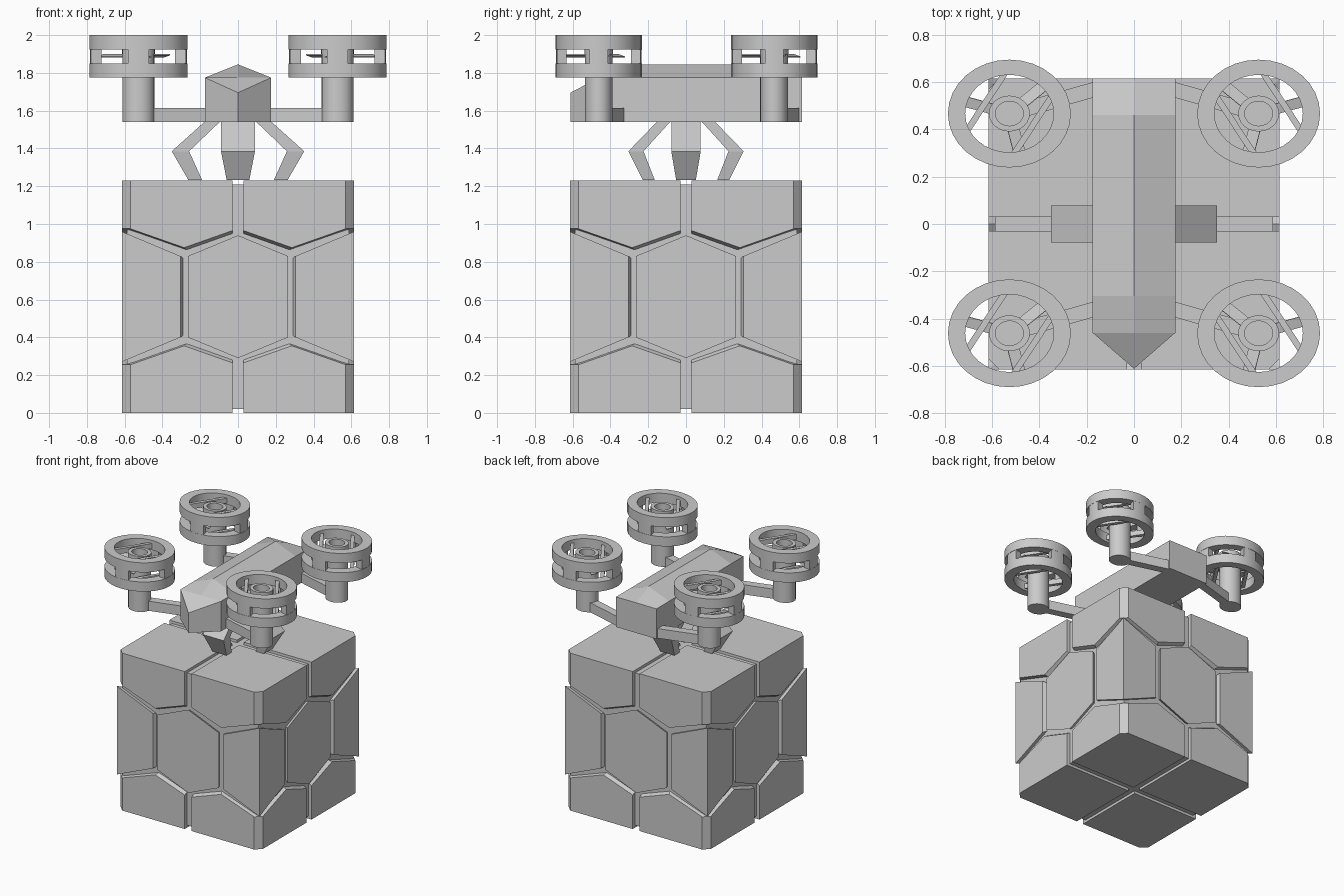
import bpy, bmesh
from math import sin, cos, pi, radians
from mathutils import Vector, Matrix

if "Cube" in bpy.data.objects:
    bpy.data.objects.remove(bpy.data.objects["Cube"])

H = 0.615          # half size of the crate
STRETCH = 1.14     # rotors and claw are wider in x than in y


def make(name, verts, faces, matrix=Matrix(), smooth=False):
    mesh = bpy.data.meshes.new(name)
    bm = bmesh.new()
    vs = [bm.verts.new(matrix @ Vector(v)) for v in verts]
    for f in faces:
        bm.faces.new([vs[i] for i in f])
    bmesh.ops.recalc_face_normals(bm, faces=bm.faces)
    bm.to_mesh(mesh)
    bm.free()
    ob = bpy.data.objects.new(name, mesh)
    bpy.context.collection.objects.link(ob)
    if smooth:
        bpy.context.view_layer.objects.active = ob
        ob.select_set(True)
        bpy.ops.object.shade_smooth_by_angle(angle=radians(35))
        ob.select_set(False)
    return ob


def loft(name, sections, matrix=Matrix(), closed=False, smooth=False):
    """Skin a row of equal-length loops; closed joins last to first."""
    n, m = len(sections[0]), len(sections)
    verts = [p for s in sections for p in s]
    faces = []
    for k in range(m if closed else m - 1):
        a, b = k * n, ((k + 1) % m) * n
        faces += [(a + i, a + (i + 1) % n, b + (i + 1) % n, b + i) for i in range(n)]
    if not closed:
        faces += [tuple(range(n)), tuple(range((m - 1) * n, m * n))]
    return make(name, verts, faces, matrix, smooth)


def box(name, size, matrix):
    x, y, z = (s / 2 for s in size)
    return loft(name, [[(-x, -y, k), (x, -y, k), (x, y, k), (-x, y, k)] for k in (-z, z)], matrix)


def arc_ring(name, r0, r1, z0, z1, matrix, start=0, sweep=2 * pi, n=32):
    """Rectangular-section ring, or part of one."""
    full = sweep > 6.28
    secs = []
    for i in range(n if full else n + 1):
        a = start + sweep * i / n
        c, s = cos(a), sin(a)
        secs.append([(r * c, r * s, z) for r, z in ((r0, z0), (r1, z0), (r1, z1), (r0, z1))])
    return loft(name, secs, matrix, full, True)


def panel(name, polys, matrix):
    """Raised crate panel: outer faces with walls running in towards the core."""
    keys, faces = [], []
    for poly in polys:
        f = []
        for p in poly:
            if p not in keys:
                keys.append(p)
            f.append(keys.index(p))
        faces.append(f)
    count = {}
    for f in faces:
        for a, b in zip(f, f[1:] + f[:1]):
            count.setdefault(frozenset((a, b)), []).append((a, b))
    n = len(keys)
    verts = keys + [tuple(c * 0.94 for c in p) for p in keys]
    walls = [(e[0][1], e[0][0], e[0][0] + n, e[0][1] + n) for e in count.values() if len(e) == 1]
    make(name, verts, faces + walls, matrix)


# Crate core and its panels
box("crate_core", (1.176, 1.176, 1.19), Matrix.Translation((0, 0, H)))
g, c = 0.03, 0.045
for k in range(4):
    turn = Matrix.Translation((0, 0, H)) @ Matrix.Rotation(k * pi / 2, 4, 'Z')
    # hexagon in the middle of a side
    panel("crate_side_panel", [[(0, -H, .325), (.265, -H, .215), (.265, -H, -.215),
                                (0, -H, -.325), (-.265, -H, -.215), (-.265, -H, .215)]], turn)
    # hexagon folded around a vertical edge
    panel("crate_edge_panel", [
        [(.305, -H, .215), (H, -H, .345), (H, -H, -.345), (.305, -H, -.215)],
        [(H, -.305, .215), (H, -H, .345), (H, -H, -.345), (H, -.305, -.215)]], turn)
    # corner panels, top and bottom
    for s in (1, -1):
        top, lo, mid, end = H * s, .35 * s, .26 * s, .36 * s
        panel("crate_corner_panel", [
            [(g, -H, top), (g, -H, lo), (.285, -H, mid), (H - c, -H, end), (H - c, -H, top)],
            [(H - c, -H, top), (H - c, -H, end), (H, c - H, end), (H, c - H, top)],
            [(H, -g, top), (H, -g, lo), (H, -.285, mid), (H, c - H, end), (H, c - H, top)],
            [(g, -H, top), (H - c, -H, top), (H, c - H, top), (H, -g, top), (g, -g, top)]], turn)

# Claw: four bent fingers gripping the crate
finger = [(.08, .15, .078, 1.545), (.225, .305, .078, 1.385), (.165, .228, .052, 1.232)]
for k in range(4):
    m = Matrix.Diagonal((1.15, 1, 1, 1)) @ Matrix.Rotation(k * pi / 2, 4, 'Z')
    loft("claw_finger", [[(-w, a, z), (w, a, z), (w, b, z), (-w, b, z)] for a, b, w, z in finger], m)


# Drone hull: pentagonal body with pointed nose and hipped ends
def hull_section(y, ridge, w=.175, side=1.775):
    return [(-w, y, 1.54), (w, y, 1.54), (w, y, side), (0, y, ridge), (-w, y, side)]


loft("drone_hull", [hull_section(-.46, 1.774), hull_section(-.305, 1.845),
                    hull_section(.46, 1.845), hull_section(.615, 1.776)])
make("drone_nose", [(-.175, -.46, 1.54), (.175, -.46, 1.54), (.175, -.46, 1.775),
                    (-.175, -.46, 1.775), (0, -.612, 1.54), (0, -.612, 1.695)],
     [(0, 1, 4), (1, 2, 5, 4), (0, 4, 5, 3), (2, 3, 5), (0, 3, 2, 1)])

# Four rotors on masts
for sx in (1, -1):
    mirror = Matrix.Diagonal((sx, 1, 1, 1))
    for y in (-.462, .467):
        # arm from hull to mast
        y0 = y + .115
        loft("rotor_arm", [[(x, yy - .033, 1.54), (x, yy + .033, 1.54),
                            (x, yy + .033, 1.615), (x, yy - .033, 1.615)]
                           for x, yy in ((.12, y0), (.527, y))], mirror)
        m = mirror @ Matrix.Translation((.527, y, 0)) @ Matrix.Diagonal((STRETCH, 1, 1, 1))
        # mast and hollow hub
        loft("rotor_mast", [[(.074 * cos(i * pi / 12), .074 * sin(i * pi / 12), z) for i in range(24)]
                            for z in (1.54, 1.91)], m, smooth=True)
        arc_ring("rotor_hub", .052, .076, 1.90, 1.975, m, n=24)
        # guard: two bands joined by posts
        arc_ring("guard_lower_band", .164, .228, 1.775, 1.85, m)
        arc_ring("guard_upper_band", .164, .228, 1.925, 2.0, m)
        for k in range(4):
            arc_ring("guard_post", .175, .226, 1.85, 1.925, m, k * pi / 2 - .22, .44, 4)
        # pairs of straight guard slats
        for z in (1.81, 1.955):
            for s in (1, -1):
                box("guard_slat", (.024, .30, .04), m @ Matrix.Rotation(radians(30), 4, 'Z')
                    @ Matrix.Translation((s * .1, 0, z)))
        # thin pitched blades
        for k in range(3):
            box("rotor_blade", (.13, .045, .006), m @ Matrix.Rotation(k * 2 * pi / 3 + .3, 4, 'Z')
                @ Matrix.Translation((.115, 0, 1.89)) @ Matrix.Rotation(radians(15), 4, 'X'))
